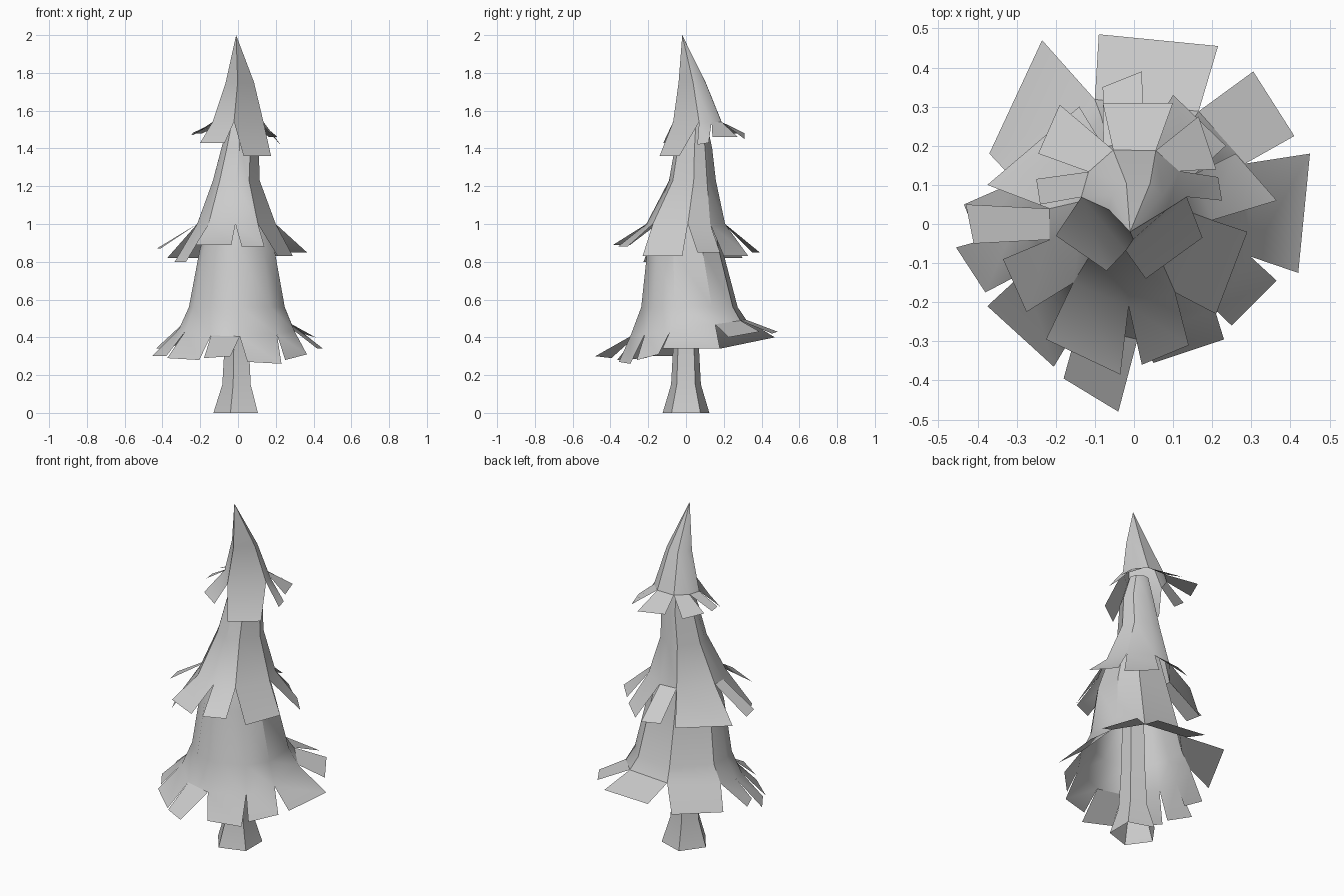
import bpy, bmesh, math
from mathutils import Vector

if "Cube" in bpy.data.objects:
    bpy.data.objects.remove(bpy.data.objects["Cube"])


def finish(bm, name, angle):
    bmesh.ops.recalc_face_normals(bm, faces=bm.faces)
    me = bpy.data.meshes.new(name)
    bm.to_mesh(me)
    bm.free()
    ob = bpy.data.objects.new(name, me)
    bpy.context.collection.objects.link(ob)
    bpy.ops.object.select_all(action='DESELECT')
    ob.select_set(True)
    bpy.context.view_layer.objects.active = ob
    bpy.ops.object.shade_smooth_by_angle(angle=math.radians(angle))
    return ob


# A skirt of foliage: shared rings above, separate cut leaves below.
# rings: (cx, cy, radius, z) top to bottom; tilt raises the cuts at the back
# leaves: (x1, y1, x2, y2, z1, z2) anticlockwise
def foliage(name, rings, leaves, tilt=0):
    bm = bmesh.new()
    n = len(leaves)
    cuts = []
    for i in range(n):
        a, b = leaves[i - 1], leaves[i]
        m = Vector((a[2], a[3])).normalized() + Vector((b[0], b[1])).normalized()
        cuts.append(math.atan2(m.y, m.x))
    levels = []
    for k, (cx, cy, r, z) in enumerate(rings):
        t = tilt if k == len(rings) - 1 else 0
        if r == 0:
            levels.append([bm.verts.new((cx, cy, z))] * n)
        else:
            levels.append([bm.verts.new((cx + r * math.cos(a), cy + r * math.sin(a), z + t * math.sin(a)))
                           for a in cuts])
    for up, lo in zip(levels, levels[1:]):
        for i in range(n):
            j = (i + 1) % n
            if up[i] is up[j]:
                bm.faces.new((up[i], lo[i], lo[j]))
            else:
                bm.faces.new((up[i], lo[i], lo[j], up[j]))
    for i, (x1, y1, x2, y2, z1, z2) in enumerate(leaves):
        t1, t2 = bm.verts.new((x1, y1, z1)), bm.verts.new((x2, y2, z2))
        bm.faces.new((levels[-1][i], t1, t2, levels[-1][(i + 1) % n]))
    return finish(bm, name, 35)


foliage("top_foliage",
        [(-.01, -.02, 0, 2), (.01, .035, .075, 1.75), (0, .065, .135, 1.54)],
        [(.03, -.14, .175, -.035, 1.36, 1.36),
         (.225, .06, .215, .12, 1.42, 1.43),
         (.21, .14, .165, .275, 1.46, 1.46),
         (.10, .31, -.08, .31, 1.45, 1.48),
         (-.19, .305, -.245, .18, 1.48, 1.48),
         (-.25, .115, -.24, .05, 1.47, 1.47),
         (-.20, -.03, -.07, -.12, 1.43, 1.43)])

foliage("middle_foliage",
        [(.01, .05, .06, 1.54), (.01, .04, .1, 1.4), (-.01, .035, .125, 1.23), (-.01, 0, .21, 1.0)],
        [(.21, -.23, .29, -.02, .83, .83),
         (.365, .06, .26, .18, .85, .85),
         (.235, .20, .10, .33, .83, .83),
         (.02, .39, -.08, .35, .85, .85),
         (-.14, .30, -.375, .10, .82, .82),
         (-.43, .05, -.41, -.05, .87, .87),
         (-.335, -.09, -.275, -.225, .80, .80),
         (-.225, -.295, -.035, -.385, .89, .89),
         (.02, -.36, .14, -.31, .88, .88)])

foliage("lower_foliage",
        [(0, .01, .14, 1.08), (0, 0, .205, .86), (0, .025, .262, .56), (0, .02, .315, .45)],
        [(.42, -.125, .45, .18, .34, .34),
         (.41, .225, .305, .39, .40, .43),
         (.215, .455, -.09, .485, .42, .43),
         (-.235, .47, -.37, .18, .40, .34),
         (-.435, .05, -.395, -.05, .34, .34),
         (-.455, -.06, -.38, -.175, .30, .30),
         (-.375, -.21, -.205, -.365, .29, .28),
         (-.18, -.395, -.04, -.48, .29, .30),
         (.05, -.355, .23, -.295, .27, .26),
         (.25, -.26, .365, -.145, .28, .31)], tilt=.045)

# Flared five-sided trunk, open at the ends
bm = bmesh.new()
prev = None
for r, z in [(.13, 0), (.083, .15), (.07, .38), (.05, 1.2)]:
    ring = [bm.verts.new((r * math.cos(a), r * math.sin(a), z))
            for a in (math.radians(36 + 72 * k) for k in range(5))]
    if prev:
        for k in range(5):
            bm.faces.new((prev[k], prev[(k + 1) % 5], ring[(k + 1) % 5], ring[k]))
    prev = ring
finish(bm, "trunk", 30)
